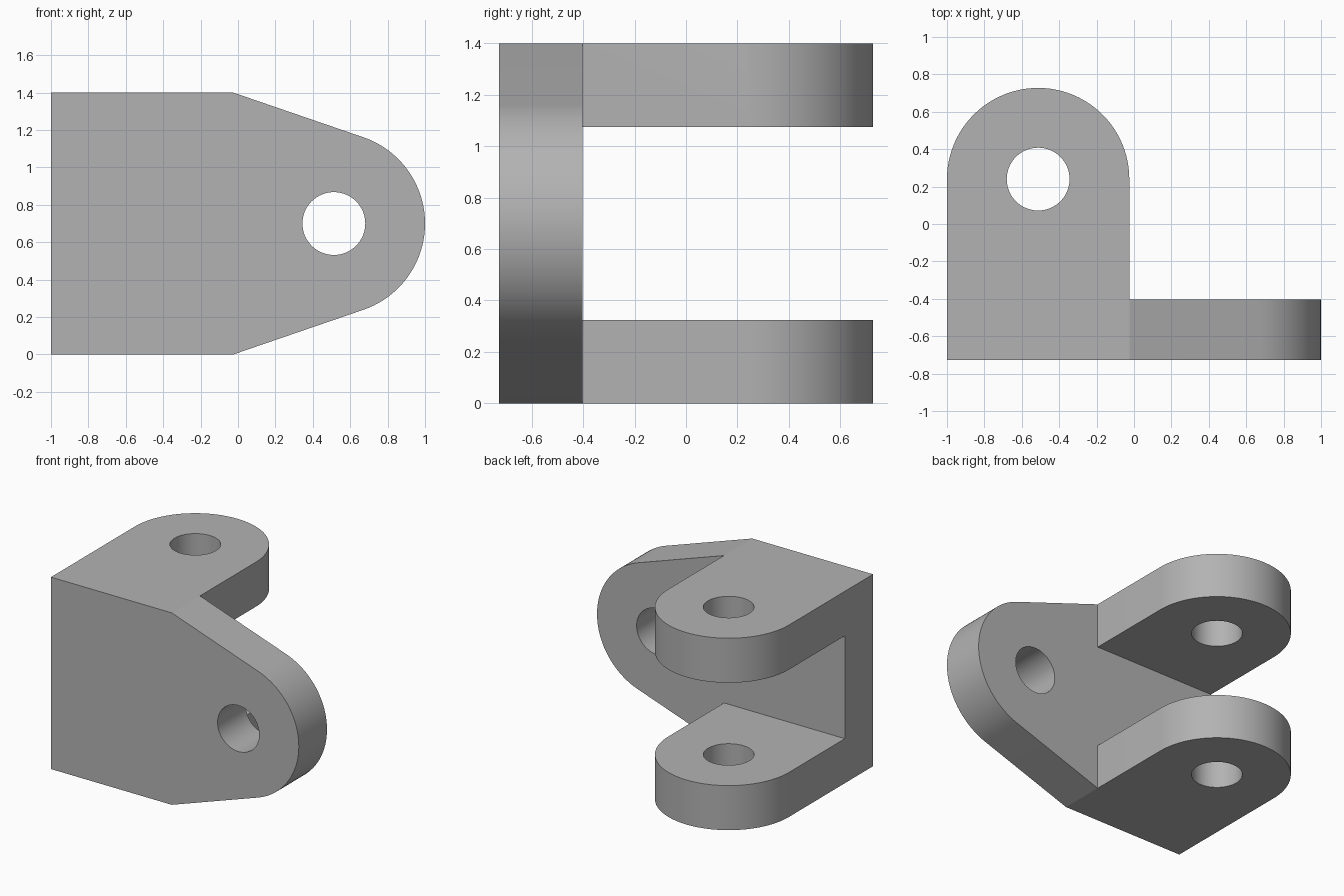
import bpy
import bmesh
from math import cos, sin, radians
from mathutils import Matrix, Vector

cube = bpy.data.objects.get("Cube")
if cube:
    bpy.data.objects.remove(cube, do_unlink=True)

THICK = 0.325            # wall thickness of plate and arms
RADIUS = 0.4875          # rounded ends
HOLE = 0.168
HEIGHT = 1.4
FRONT = -0.7275
BACK = FRONT + THICK     # rear face of the plate
ARM_EDGE = -0.025        # inner side of the arms
ARM_EYE = Vector((-0.5125, 0.24))
PLATE_EYE = Vector((0.5125, HEIGHT / 2))
OVER = 0.2               # cutter overshoot


def arc(centre, radius, start, end, steps):
    angles = [radians(start + (end - start) * i / steps) for i in range(steps + 1)]
    return [(centre.x + radius * cos(a), centre.y + radius * sin(a)) for a in angles]


def prism(name, outline, low, high, along_y=False):
    """Extrude a 2D outline along z, or an x-z outline along y."""
    bm = bmesh.new()
    face = bm.faces.new([bm.verts.new((u, v, low)) for u, v in outline])
    grown = bmesh.ops.extrude_face_region(bm, geom=[face])["geom"]
    verts = [v for v in grown if isinstance(v, bmesh.types.BMVert)]
    bmesh.ops.translate(bm, verts=verts, vec=(0, 0, high - low))
    if along_y:
        swap = Matrix(((1, 0, 0, 0), (0, 0, 1, 0), (0, 1, 0, 0), (0, 0, 0, 1)))
        bmesh.ops.transform(bm, matrix=swap, verts=bm.verts[:])
    bmesh.ops.recalc_face_normals(bm, faces=bm.faces[:])
    mesh = bpy.data.meshes.new(name)
    bm.to_mesh(mesh)
    bm.free()
    obj = bpy.data.objects.new(name, mesh)
    bpy.context.collection.objects.link(obj)
    return obj


def combine(target, cutter, operation):
    bpy.context.view_layer.objects.active = target
    mod = target.modifiers.new(operation.lower(), "BOOLEAN")
    mod.operation, mod.solver, mod.object = operation, "EXACT", cutter
    cutter.hide_render = True
    bpy.ops.object.modifier_apply(modifier=mod.name)
    bpy.data.objects.remove(cutter, do_unlink=True)


# Body: L-shaped plan with a rounded arm end
plan = [(-1, FRONT), (1 + OVER, FRONT), (1 + OVER, BACK), (ARM_EDGE, BACK)]
plan += arc(ARM_EYE, RADIUS, 0, 180, 48)
bracket = prism("clevis_bracket", plan, -OVER, HEIGHT + OVER)

# Side silhouette: straight, then tapering to the round plate end
silhouette = [(-1 - OVER, HEIGHT), (-1 - OVER, 0), (ARM_EDGE, 0)]
silhouette += arc(PLATE_EYE, RADIUS, -71, 71, 40) + [(ARM_EDGE, HEIGHT)]
combine(bracket, prism("silhouette", silhouette, -1, 1, True), "INTERSECT")

# Gap between the two arms
gap = [(-1 - OVER, THICK), (OVER, THICK), (OVER, HEIGHT - THICK), (-1 - OVER, HEIGHT - THICK)]
combine(bracket, prism("arm_gap", gap, BACK, 1, True), "DIFFERENCE")

# Pin holes through the arms and the plate
for eye, low, high, along_y in ((ARM_EYE, -OVER, HEIGHT + OVER, False),
                                (PLATE_EYE, -1, 0, True)):
    ring = arc(eye, HOLE, 0, 360, 64)[:-1]
    combine(bracket, prism("pin_hole", ring, low, high, along_y), "DIFFERENCE")

# Plain grey finish
grey = bpy.data.materials.new("plain_grey")
grey.use_nodes = True
colour = (0.45, 0.45, 0.45, 1)
grey.diffuse_color = colour
grey.node_tree.nodes["Principled BSDF"].inputs["Base Color"].default_value = colour
bracket.data.materials.clear()
bracket.data.materials.append(grey)

bpy.ops.object.select_all(action="DESELECT")
bracket.select_set(True)
bpy.context.view_layer.objects.active = bracket
bpy.ops.object.shade_smooth_by_angle(angle=radians(15))
